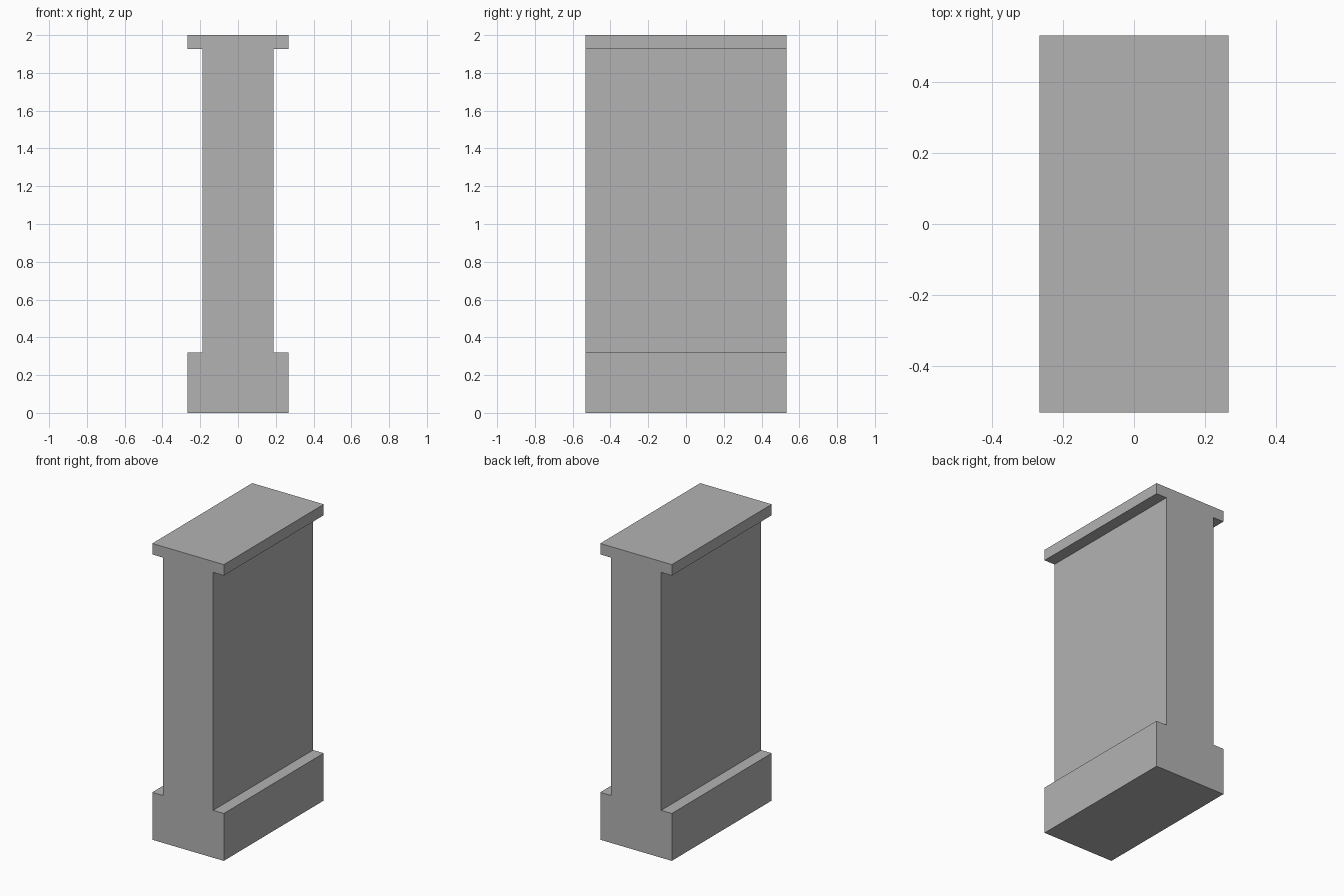
import bpy
import bmesh

cube = bpy.data.objects.get("Cube")
if cube:
    bpy.data.objects.remove(cube, do_unlink=True)

# Single stone-grey material
grey = bpy.data.materials.new("stone_grey")
grey.use_nodes = True
colour = (0.45, 0.45, 0.45, 1)
grey.diffuse_color = colour
grey.node_tree.nodes["Principled BSDF"].inputs["Base Color"].default_value = colour

# Right half of the section: plinth, shaft, cap
WIDE, NARROW, DEPTH = 0.267, 0.188, 1.066
PLINTH_TOP, CAP_BOTTOM, TOP = 0.32, 1.926, 2.0
half = [(WIDE, 0), (WIDE, PLINTH_TOP), (NARROW, PLINTH_TOP),
        (NARROW, CAP_BOTTOM), (WIDE, CAP_BOTTOM), (WIDE, TOP)]
section = half + [(-x, z) for x, z in reversed(half)]

# Extrude the mirrored section from front to back
bm = bmesh.new()
front = bm.faces.new([bm.verts.new((x, -DEPTH / 2, z)) for x, z in section])
result = bmesh.ops.extrude_face_region(bm, geom=[front], use_keep_orig=True)
back_verts = [v for v in result["geom"] if isinstance(v, bmesh.types.BMVert)]
bmesh.ops.translate(bm, verts=back_verts, vec=(0, DEPTH, 0))
bmesh.ops.recalc_face_normals(bm, faces=bm.faces[:])

mesh = bpy.data.meshes.new("pillar")
bm.to_mesh(mesh)
bm.free()
mesh.materials.append(grey)
pillar = bpy.data.objects.new("pillar", mesh)
bpy.context.collection.objects.link(pillar)
